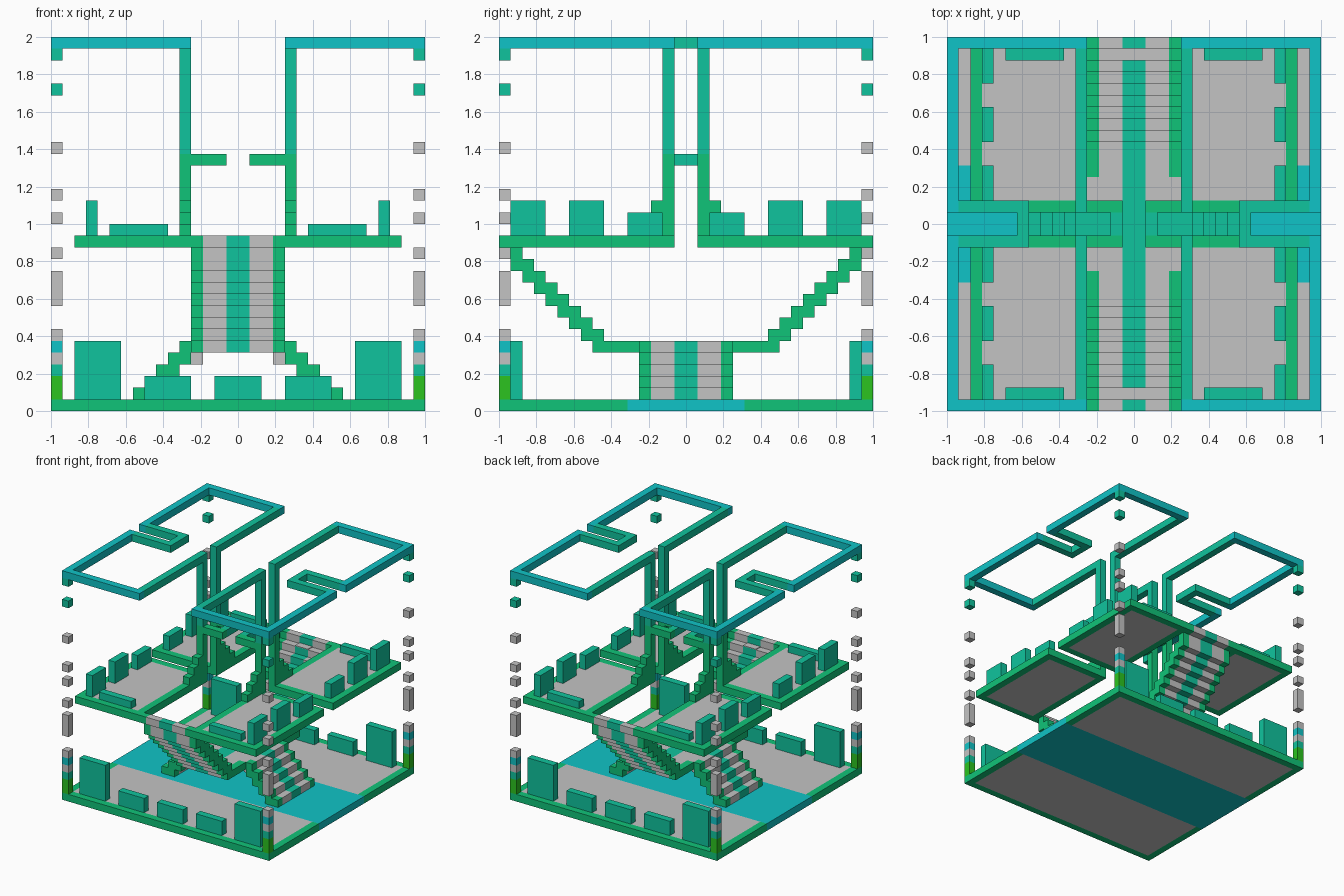
import bpy, bmesh

cube = bpy.data.objects.get("Cube")
if cube:
    bpy.data.objects.remove(cube, do_unlink=True)

U = 1 / 16  # one block


def material(name, rgb):
    m = bpy.data.materials.new(name)
    m.use_nodes = True
    col = (*rgb, 1)
    m.diffuse_color = col
    m.node_tree.nodes["Principled BSDF"].inputs["Base Color"].default_value = col
    return m


COLOURS = {
    "green": (0.005, 0.55, 0.19),
    "teal": (0.005, 0.55, 0.34),
    "cyan": (0.005, 0.55, 0.57),
    "grey": (0.55, 0.55, 0.55),
    "leaf green": (0.025, 0.55, 0.014),
}
MATS = {n: material(n, c) for n, c in COLOURS.items()}


def signs(a, b):
    """A span centred on the axis needs no mirrored copy."""
    return (1,) if a == -b else (1, -1)


def part(name, boxes):
    """Join boxes (colour, x0, x1, y0, y1, z0, z1), mirrored in x and y."""
    bm = bmesh.new()
    used = []
    for colour, x0, x1, y0, y1, z0, z1 in boxes:
        if colour not in used:
            used.append(colour)
        for sx in signs(x0, x1):
            for sy in signs(y0, y1):
                verts = bmesh.ops.create_cube(bm, size=1)["verts"]
                for v in verts:
                    v.co.x = (sx * (x0 + x1) / 2 + v.co.x * (x1 - x0)) * U
                    v.co.y = (sy * (y0 + y1) / 2 + v.co.y * (y1 - y0)) * U
                    v.co.z = ((z0 + z1) / 2 + v.co.z * (z1 - z0)) * U
                for f in {f for v in verts for f in v.link_faces}:
                    f.material_index = used.index(colour)
    mesh = bpy.data.meshes.new(name)
    bm.to_mesh(mesh)
    bm.free()
    for c in used:
        mesh.materials.append(MATS[c])
    ob = bpy.data.objects.new(name, mesh)
    bpy.context.collection.objects.link(ob)
    return ob


# Ground slab with rim and a band across the middle
part("ground_slab", [
    ("green", -16, 16, 15, 16, 0, 1),
    ("green", 15, 16, 5, 15, 0, 1),
    ("grey", -15, 15, 5, 15, 0, 1),
    ("cyan", -16, 16, -5, 5, 0, 1),
])

# Low and tall panels along front and back
part("ground_panels", [
    ("teal", 10, 14, 14, 15, 1, 6),
    ("teal", 4, 8, 14, 15, 1, 3),
    ("teal", -2, 2, 14, 15, 1, 3),
])

# Broken corner columns
spans = [("leaf green", 1, 3), ("teal", 3, 4), ("grey", 4, 5), ("cyan", 5, 6),
         ("grey", 6, 7), ("grey", 9, 12), ("grey", 13, 14), ("grey", 16, 17),
         ("grey", 18, 19), ("grey", 22, 23), ("teal", 27, 28), ("teal", 30, 31)]
part("corner_columns", [(c, 15, 16, 15, 16, a, b) for c, a, b in spans])

# Stairs: edge stringer, grey tread, central carpet
BANDS = [("green", 3, 4), ("grey", 1, 3), ("teal", -1, 1)]

lower = []
for k in range(5):
    for c, a, b in BANDS:
        lower.append((c, 4 + k, 5 + k, a, b, max(1, 4 - k), 6 - k))
lower.append(("grey", 3, 4, -3, 3, 4, 5))
part("lower_stairs", lower)

upper = []
for c, a, b in BANDS:
    upper.append((c, a, b, 15, 16, 14, 15))
    upper.append((c, a, b, 4, 7, 5, 6))
    for k in range(8):
        upper.append((c, a, b, 14 - k, 15 - k, 12 - k, 14 - k))
upper.append(("grey", -1, 1, 14, 15, 14, 14.1))
part("upper_stairs", upper)

part("stair_landing", [
    ("grey", 1, 4, 1, 4, 5, 6),
    ("teal", -1, 1, -4, 4, 5, 6),
    ("teal", 1, 4, -1, 1, 5, 6),
])

# Four upper platforms with rims
part("upper_platforms", [
    ("grey", 5, 13, 2, 15, 14, 15),
    ("green", 4, 14, 15, 16, 14, 15),
    ("green", 4, 14, 1, 2, 14, 15),
    ("green", 4, 5, 2, 15, 14, 15),
    ("green", 13, 14, 2, 15, 14, 15),
])
part("platform_panels", [
    ("teal", 12, 13, 12, 15, 15, 18),
    ("teal", 12, 13, 7, 10, 15, 18),
    ("teal", 12, 13, 2, 5, 15, 17),
    ("teal", 6, 11, 14, 15, 15, 16),
])

# Posts with stepped feet
part("inner_posts", [
    ("green", 4, 5, 1, 2, 15, 22),
    ("teal", 4, 5, 1, 2, 22, 31),
] + [("green", 4, 5, 2 + i, 3 + i, 15, 18 - i) for i in range(3)])

# Small loops joining each pair of posts
part("post_loops", [
    ("green", 1, 4, 1, 2, 21, 22),
    ("teal", 1, 2, -1, 1, 21, 22),
])

# Roof outline with a notch in each side
part("roof_frame", [
    ("cyan", 4, 16, 15, 16, 31, 32),
    ("cyan", 15, 16, 1, 15, 31, 32),
    ("teal", 4, 5, 1, 15, 31, 32),
    ("teal", 9, 15, 1, 2, 31, 32),
    ("teal", 9, 10, -1, 1, 31, 32),
])
